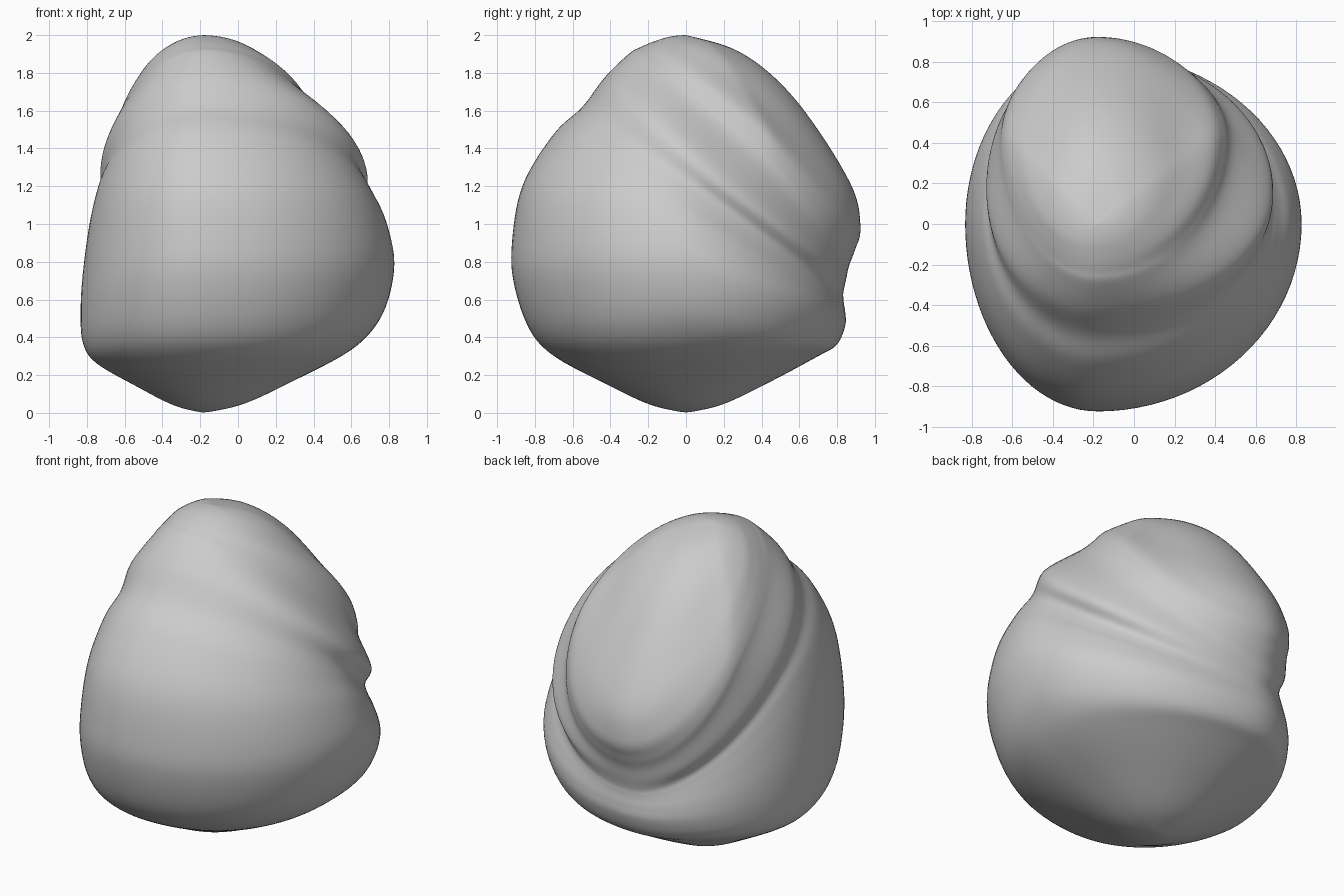
import bpy, math

if "Cube" in bpy.data.objects:
    bpy.data.objects.remove(bpy.data.objects["Cube"])

AXIS_X = -0.18
SEG, SUB = 96, 8
# Tilted loops, low to high:
# front y,z | right x,z | left x,z | back y,z | y of the side points
LOOPS = [
    (-.70, .30, .58, .32, -.75, .26, .70, .30, 0),
    (-.83, .44, .72, .45, -.82, .36, .80, .36, 0),
    (-.91, .67, .80, .61, -.835, .50, .845, .46, 0),
    (-.925, .88, .83, .82, -.825, .72, .845, .53, 0),
    (-.87, 1.2, .78, 1.03, -.79, .98, .838, .575, 0),
    (-.70, 1.48, .715, 1.13, -.75, 1.14, .835, .605, .03),
    (-.55, 1.62, .675, 1.18, -.715, 1.21, .835, .64, .09),  # lower groove
    (-.43, 1.78, .68, 1.24, -.73, 1.27, .85, .71, .19),     # middle ridge
    (-.30, 1.905, .50, 1.33, -.67, 1.37, .865, .78, .37),   # upper groove
    (-.24, 1.938, .45, 1.4, -.65, 1.42, .895, .86, .43),    # egg-shaped lobe
    (-.18, 1.964, .39, 1.52, -.61, 1.52, .925, .98, .42),
    (-.12, 1.984, .26, 1.69, -.53, 1.7, .87, 1.22, .33),
]


def toward_pole(row, pole_z, width, height):
    """Shrink a loop toward the pole at the given height."""
    pole = (0, pole_z, AXIS_X, pole_z, AXIS_X, pole_z, 0, pole_z, 0)
    scale = (width, height) * 4 + (width,)
    return tuple(p + (v - p) * s for v, p, s in zip(row, pole, scale))


def spline(p0, p1, p2, p3, t):
    return .5 * (2 * p1 + (p2 - p0) * t + (2 * p0 - 5 * p1 + 4 * p2 - p3) * t * t
                 + (3 * p1 - p0 - 3 * p2 + p3) * t ** 3)


def loop_point(row, a):
    fy, fz, rx, rz, lx, lz, by, bz, cy = row
    cs, sn = math.cos(a), math.sin(a)
    c, s = abs(cs), abs(sn)
    ey, ez = (fy, fz) if cs > 0 else (by, bz)
    side_z = (rz + lz) / 2 + (rz - lz) / 2 * sn
    x = AXIS_X + ((rx if sn > 0 else lx) - AXIS_X) * s
    return (x, cy + (ey - cy) * c, side_z + (ez - side_z) * c)


# Close the base and the tip with shrunken loops
base = [toward_pole(LOOPS[0], 0, w, h) for w, h in ((0, 0), (.28, .15), (.64, .55))]
tip = [toward_pole(LOOPS[-1], 2, w, h) for w, h in ((.67, .44), (.34, .12), (0, 0))]
loops = base + LOOPS + tip

# Refine the loops along the height
rows = []
n = len(loops)
for i in range(n - 1):
    quad = [loops[min(max(k, 0), n - 1)] for k in (i - 1, i, i + 1, i + 2)]
    for j in range(SUB):
        rows.append([spline(*p, j / SUB) for p in zip(*quad)])
rows = rows[1:]

# Skin the loops
verts = [(AXIS_X, 0, 0)]
for row in rows:
    verts += [loop_point(row, 2 * math.pi * k / SEG) for k in range(SEG)]
verts.append((AXIS_X, 0, 2))
faces = []
top, last = len(verts) - 1, 1 + (len(rows) - 1) * SEG
for k in range(SEG):
    m = (k + 1) % SEG
    faces.append((0, 1 + m, 1 + k))
    faces.append((top, last + k, last + m))
    for r in range(len(rows) - 1):
        a, b = 1 + r * SEG, 1 + (r + 1) * SEG
        faces.append((a + k, a + m, b + m, b + k))

mesh = bpy.data.meshes.new("layered_body")
mesh.from_pydata(verts, [], faces)
mesh.polygons.foreach_set("use_smooth", [True] * len(faces))
mesh.update()
body = bpy.data.objects.new("layered_body", mesh)
bpy.context.collection.objects.link(body)

# Soften the skin slightly
soft = body.modifiers.new("soften", 'SMOOTH')
soft.factor = .5
soft.iterations = 8
